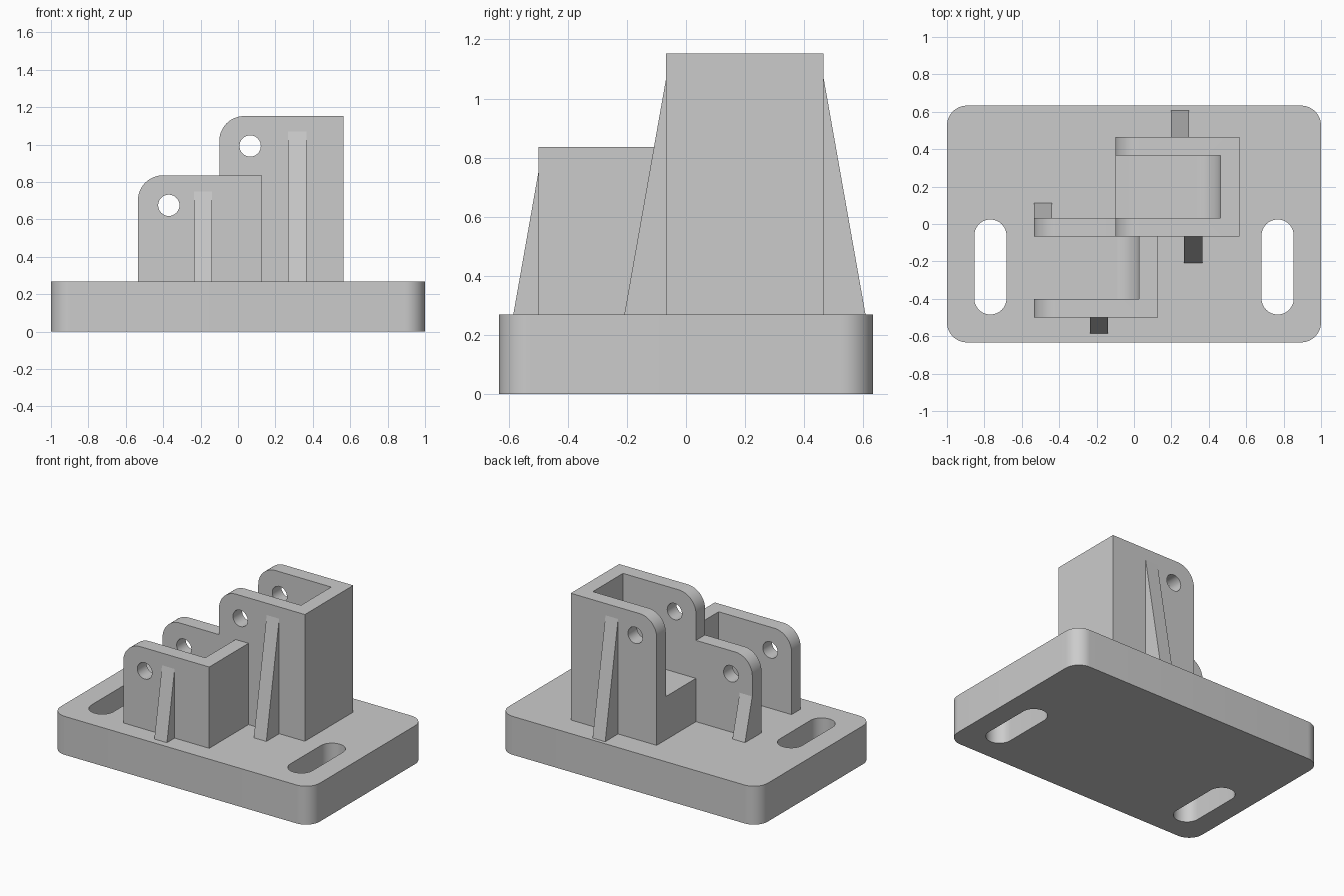
import bpy, bmesh, math

if "Cube" in bpy.data.objects:
    bpy.data.objects.remove(bpy.data.objects["Cube"], do_unlink=True)

grey = bpy.data.materials.new("plain grey")
grey.use_nodes = True
grey.diffuse_color = (0.6, 0.6, 0.6, 1)
grey.node_tree.nodes["Principled BSDF"].inputs["Base Color"].default_value = (0.6, 0.6, 0.6, 1)

BASE_TOP = 0.268
WALL = 0.1
LENGTH, DEPTH = 0.663, 0.533
ROUND = 0.133


def arc(cx, cy, r, start, end, steps=12):
    """Points on an arc, angles in degrees."""
    angles = [math.radians(start + (end - start) * i / steps) for i in range(steps + 1)]
    return [(cx + r * math.cos(a), cy + r * math.sin(a)) for a in angles]


def prism(name, outline, low, high, axis):
    """Extrude a flat outline along one axis (outline uses the other two)."""
    place = {"x": lambda a, b, t: (t, a, b),
             "y": lambda a, b, t: (a, t, b),
             "z": lambda a, b, t: (a, b, t)}[axis]
    bm = bmesh.new()
    face = bm.faces.new([bm.verts.new(place(a, b, low)) for a, b in outline])
    grown = bmesh.ops.extrude_face_region(bm, geom=[face])
    for v in grown["geom"]:
        if isinstance(v, bmesh.types.BMVert):
            v.co["xyz".index(axis)] = high
    bmesh.ops.recalc_face_normals(bm, faces=bm.faces)
    mesh = bpy.data.meshes.new(name)
    bm.to_mesh(mesh)
    bm.free()
    mesh.materials.append(grey)
    obj = bpy.data.objects.new(name, mesh)
    bpy.context.collection.objects.link(obj)
    return obj


def activate(obj):
    bpy.ops.object.select_all(action="DESELECT")
    obj.select_set(True)
    bpy.context.view_layer.objects.active = obj


def cut(obj, cutters):
    """Subtract the cutters, remove them, and smooth the curved faces."""
    activate(obj)
    for cutter in cutters:
        cutter.hide_render = True
        mod = obj.modifiers.new("cut", "BOOLEAN")
        mod.operation = "DIFFERENCE"
        mod.solver = "EXACT"
        mod.object = cutter
        bpy.ops.object.modifier_apply(modifier=mod.name)
        bpy.data.objects.remove(cutter, do_unlink=True)
    bpy.ops.object.shade_smooth_by_angle(angle=math.radians(30))


# Base plate with rounded corners and two mounting slots
hx, hy, r = 1.0, 0.633, 0.107
outline = (arc(hx - r, hy - r, r, 0, 90) + arc(r - hx, hy - r, r, 90, 180)
           + arc(r - hx, r - hy, r, 180, 270) + arc(hx - r, r - hy, r, 270, 360))
base = prism("base_plate", outline, 0, BASE_TOP, "z")
slot_r, slot_low, slot_high = 0.086, -0.484, 0.024
slots = []
for x in (-0.768, 0.768):
    stadium = (arc(x, slot_high - slot_r, slot_r, 0, 180, 24)
               + arc(x, slot_low + slot_r, slot_r, 180, 360, 24))
    slots.append(prism("slot_cutter", stadium, -0.1, 0.5, "z"))
cut(base, slots)


def bracket(name, x0, y0, top, floor, extra=()):
    """U-shaped block, open towards -x, with a pin hole through both walls."""
    x1, y1 = x0 + LENGTH, y0 + DEPTH
    side = [(x0, BASE_TOP - 0.03), (x1, BASE_TOP - 0.03), (x1, top)]
    side += arc(x0 + ROUND, top - ROUND, ROUND, 90, 180)
    body = prism(name, side, y0, y1, "y")
    inner = x1 - WALL
    channel = [(inner, top + 0.2), (x0 - 0.2, top + 0.2), (x0 - 0.2, floor)]
    channel += arc(inner - ROUND, floor + ROUND, ROUND, 270, 360)
    hole = arc(x0 + 0.165, top - 0.16, 0.057, 0, 360, 32)[:-1]
    cut(body, [prism("channel_cutter", channel, y0 + WALL, y1 - WALL, "y"),
               prism("hole_cutter", hole, y0 - 0.05, y1 + 0.05, "y"), *extra])


# Tall bracket, and the short one trimmed where the tall one takes over its wall
TALL_X, TALL_Y, SHORT_X, SHORT_Y = -0.1, -0.067, -0.535, -0.5
bracket("tall_bracket", TALL_X, TALL_Y, 1.152, 0.57)
trim = prism("trim_cutter", [(TALL_X, 0), (1, 0), (1, 2), (TALL_X, 2)], TALL_Y, 0.5, "y")
bracket("short_bracket", SHORT_X, SHORT_Y, 0.835, BASE_TOP - 0.001, [trim])


def rib(name, x, wall_y, foot_y, top):
    """Triangular stiffener between a wall and the base plate."""
    inside = wall_y + math.copysign(0.01, wall_y - foot_y)
    shape = [(foot_y, BASE_TOP), (wall_y, top), (inside, top), (inside, BASE_TOP)]
    prism(name, shape, x, x + 0.097, "x")


# Stiffening ribs
rib("short_front_rib", -0.236, SHORT_Y, -0.585, 0.75)
rib("short_back_rib", SHORT_X + 0.0005, SHORT_Y + DEPTH, 0.113, 0.56)
rib("tall_front_rib", 0.268, TALL_Y, -0.209, 1.07)
rib("tall_back_rib", 0.198, TALL_Y + DEPTH, 0.608, 1.07)
